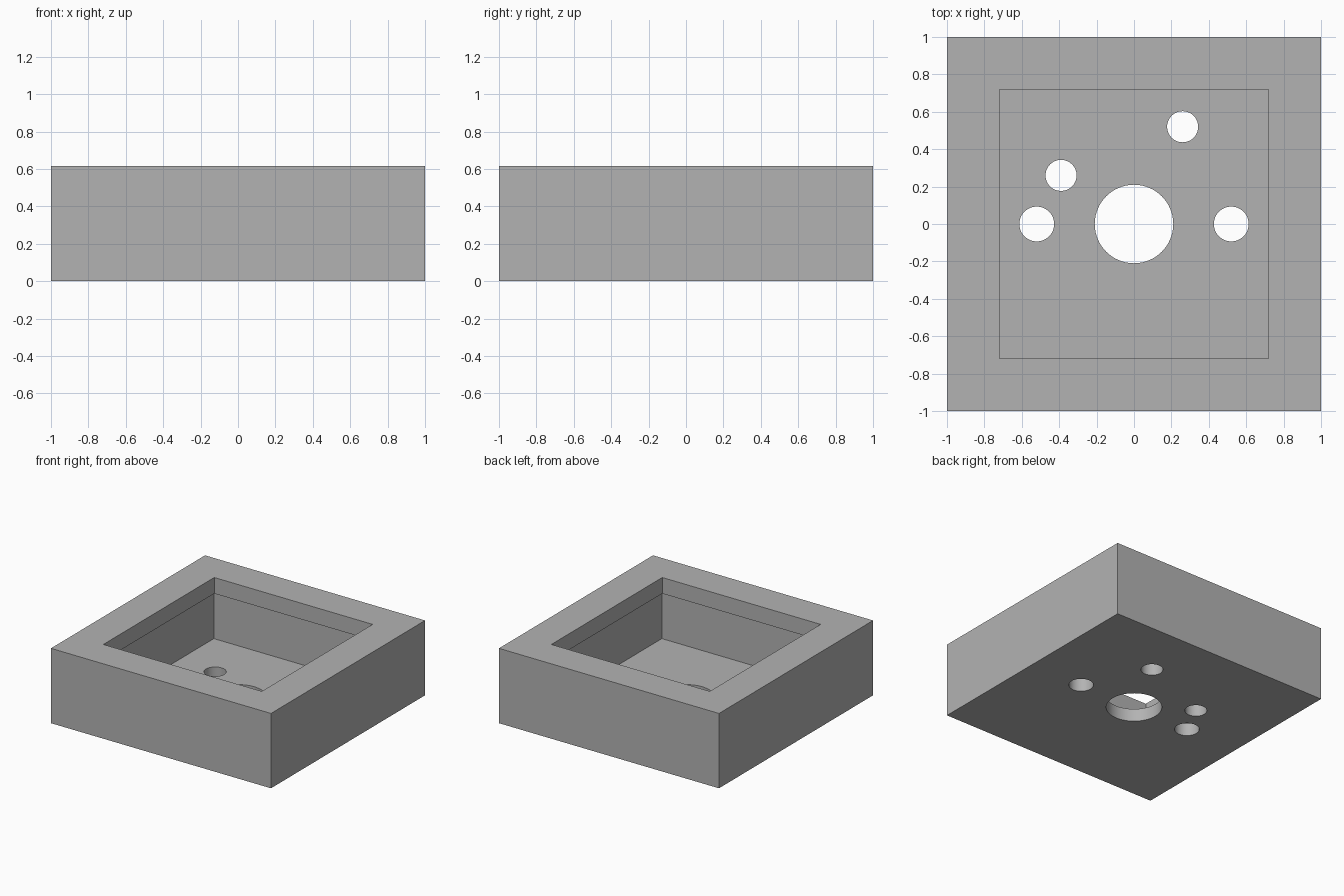
import bpy
import math

cube = bpy.data.objects.get("Cube")
if cube:
    bpy.data.objects.remove(cube, do_unlink=True)

HEIGHT, FLOOR, LIP = 0.615, 0.105, 0.483
POCKET, UNDERCUT = 0.72, 0.012

grey = bpy.data.materials.new("plain grey")
grey.use_nodes = True
colour = (0.45, 0.45, 0.45, 1)
grey.diffuse_color = colour
grey.node_tree.nodes["Principled BSDF"].inputs["Base Color"].default_value = colour


def block(name, half, low, high):
    """Square block centred on the z axis."""
    bpy.ops.mesh.primitive_cube_add(size=2, location=(0, 0, (low + high) / 2))
    ob = bpy.context.object
    ob.name = name
    ob.scale = (half, half, (high - low) / 2)
    bpy.ops.object.transform_apply(location=True, rotation=False, scale=True)
    ob.data.materials.append(grey)
    return ob


def hole(name, x, y, radius):
    """Upright cylinder through the floor."""
    bpy.ops.mesh.primitive_cylinder_add(vertices=64, radius=radius, depth=0.5,
                                        location=(x, y, FLOOR / 2))
    ob = bpy.context.object
    ob.name = name
    ob.data.materials.append(grey)
    return ob


def cut(body, cutter):
    mod = body.modifiers.new(cutter.name, "BOOLEAN")
    mod.operation = "DIFFERENCE"
    mod.solver = "EXACT"
    mod.object = cutter
    cutter.hide_render = True
    bpy.context.view_layer.objects.active = body
    bpy.ops.object.modifier_apply(modifier=mod.name)
    bpy.data.objects.remove(cutter, do_unlink=True)


# Open-topped housing
housing = block("housing", 1, 0, HEIGHT)

# Pocket: opening at the rim, slightly wider chamber below the lip
cut(housing, block("rim_opening", POCKET, LIP - 0.1, HEIGHT + 0.2))
cut(housing, block("chamber", POCKET + UNDERCUT, FLOOR, LIP))

# Centre bore, two side posts and two offset pin holes
cut(housing, hole("centre_bore", 0, 0, 0.21))
for side in (-1, 1):
    cut(housing, hole("side_hole", side * 0.52, 0, 0.093))
for x, y in ((-0.39, 0.26), (0.26, 0.52)):
    cut(housing, hole("pin_hole", x, y, 0.083))

# Smooth bores, crisp edges elsewhere
bpy.ops.object.select_all(action="DESELECT")
housing.select_set(True)
bpy.context.view_layer.objects.active = housing
bpy.ops.object.shade_smooth_by_angle(angle=math.radians(30))
